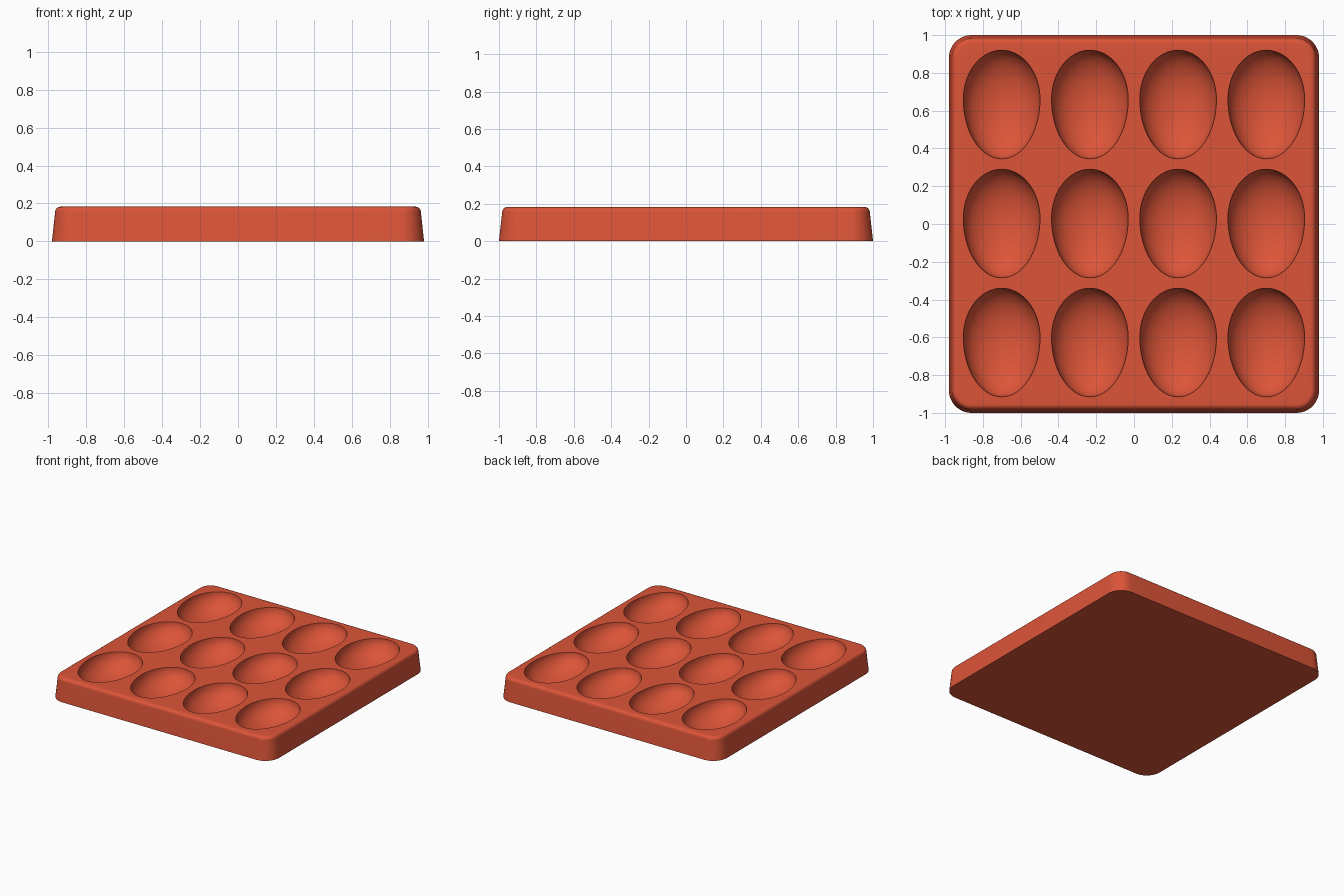
import bpy, bmesh, math

cube = bpy.data.objects.get("Cube")
if cube:
    bpy.data.objects.remove(cube)

HEIGHT, HALF_X, HALF_Y = 0.183, 0.98, 1.0
CORNER, FILLET, DRAFT = 0.12, 0.028, 0.017
DEPTH = 0.15

red = bpy.data.materials.new("warm red")
red.use_nodes = True
red.diffuse_color = (0.72, 0.09, 0.04, 1)
red.node_tree.nodes["Principled BSDF"].inputs["Base Color"].default_value = red.diffuse_color


def make_object(name, bm):
    bmesh.ops.recalc_face_normals(bm, faces=bm.faces)
    mesh = bpy.data.meshes.new(name)
    bm.to_mesh(mesh)
    bm.free()
    mesh.materials.append(red)
    obj = bpy.data.objects.new(name, mesh)
    bpy.context.collection.objects.link(obj)
    return obj


def rounded_ring(bm, inset, z, steps=12):
    """Rounded rectangle of vertices, pulled in by inset."""
    radius = CORNER - inset
    ring = []
    for k, (sx, sy) in enumerate(((1, 1), (-1, 1), (-1, -1), (1, -1))):
        for i in range(steps + 1):
            a = math.pi / 2 * (k + i / steps)
            ring.append(bm.verts.new((sx * (HALF_X - CORNER) + radius * math.cos(a),
                                      sy * (HALF_Y - CORNER) + radius * math.sin(a), z)))
    return ring


# Tray block: drafted sides and a rounded top edge
bm = bmesh.new()
levels = [(0, 0)]
for i in range(7):
    a = math.pi / 2 * i / 6
    levels.append((DRAFT + FILLET * (1 - math.cos(a)), HEIGHT - FILLET * (1 - math.sin(a))))
rings = [rounded_ring(bm, inset, z) for inset, z in levels]
for low, high in zip(rings, rings[1:]):
    for i in range(len(low)):
        j = (i + 1) % len(low)
        bm.faces.new((low[i], low[j], high[j], high[i]))
bm.faces.new(rings[0])
bm.faces.new(rings[-1])
tray = make_object("egg_tray", bm)

# Egg cutters: stretched spheres, blunt at the back and narrow at the front
bm = bmesh.new()
for row in range(3):
    for col in range(4):
        cx, cy = (col - 1.5) * 0.467, 0.66 - row * 0.63
        egg = bmesh.ops.create_uvsphere(bm, u_segments=64, v_segments=32, radius=1)
        for v in egg["verts"]:
            x, y, z = v.co
            length = 0.26 if y > 0 else 0.315
            v.co = (cx + 0.203 * x, cy + length * y, HEIGHT + DEPTH * z)
cutter = make_object("egg_cutter", bm)
cutter.hide_render = True

# Carve the hollows
cut = tray.modifiers.new("hollows", "BOOLEAN")
cut.operation = "DIFFERENCE"
cut.solver = "EXACT"
cut.object = cutter
bpy.context.view_layer.objects.active = tray
tray.select_set(True)
bpy.ops.object.modifier_apply(modifier=cut.name)
bpy.data.objects.remove(cutter)

bpy.ops.object.shade_smooth_by_angle(angle=math.radians(35))
